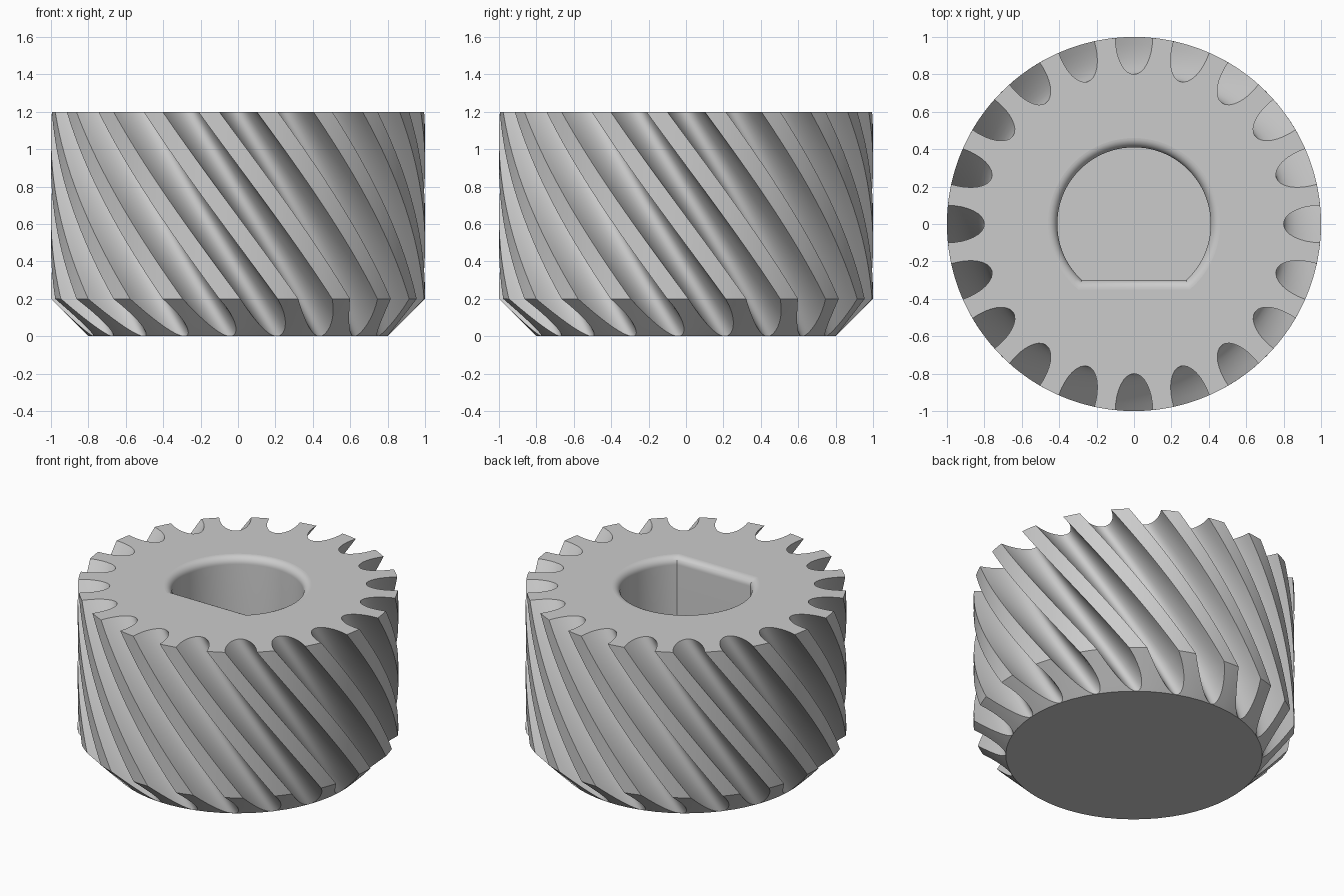
import bpy, bmesh, math
from math import sin, cos, pi, sqrt

if "Cube" in bpy.data.objects:
    bpy.data.objects.remove(bpy.data.objects["Cube"])

TEETH, HEIGHT, CHAMFER = 20, 1.2, 0.2
TWIST = math.radians(51) / HEIGHT       # helix turn per unit of height
GROOVE_STEPS, LAND_STEPS = 16, 3
BORE_R, BORE_FLAT, FILLET, FLOOR_Z = 0.41, 0.30, 0.05, 0.2

bm = bmesh.new()


def add_loop(points, z):
    return [bm.verts.new((x, y, z)) for x, y in points]


def skin(a, b):
    """Wall of quads between two closed loops."""
    n = len(a)
    return [bm.faces.new((a[i], a[(i + 1) % n], b[(i + 1) % n], b[i])) for i in range(n)]


def gear_section(z):
    """Elliptical grooves cut into a disc, turned along the helix."""
    r = min(1.0, 1 - CHAMFER + z)
    y = (-0.5 + sqrt(0.25 + 3 * (0.24 + r * r))) / 1.5   # groove meets the rim
    t0 = math.acos(max(-1, min(1, (1 - y) / 0.2)))
    half = math.atan2(0.1 * sin(t0), y)
    pitch = 2 * pi / TEETH
    pts = []
    for k in range(TEETH):
        base = k * pitch + TWIST * (HEIGHT - z)
        for i in range(GROOVE_STEPS + 1):
            t = -t0 + 2 * t0 * i / GROOVE_STEPS
            u, v = 1 - 0.2 * cos(t), 0.1 * sin(t)
            pts.append((u * cos(base) - v * sin(base), u * sin(base) + v * cos(base)))
        for i in range(1, LAND_STEPS):
            a = base + half + (pitch - 2 * half) * i / LAND_STEPS
            pts.append((r * cos(a), r * sin(a)))
    return pts


def bore_section(grow):
    """D-shaped hole outline, offset outward by grow."""
    r, flat = BORE_R + grow, BORE_FLAT + grow
    start = -math.asin(flat / r)
    return [(r * cos(a), r * sin(a))
            for a in (start + (pi - 2 * start) * i / 64 for i in range(65))]


# Toothed outer wall: chamfered foot, then straight body
levels = [CHAMFER * (i / 10) ** 2 for i in range(11)]
levels += [CHAMFER + (HEIGHT - CHAMFER) * i / 24 for i in range(1, 25)]
rings = [add_loop(gear_section(z), z) for z in levels]
for low, high in zip(rings, rings[1:]):
    skin(low, high)

# Bore wall with a rounded lip
bore = [add_loop(bore_section(0), FLOOR_Z)]
for i in range(9):
    p = pi / 2 * i / 8
    bore.append(add_loop(bore_section(FILLET * (1 - cos(p))), HEIGHT - FILLET + FILLET * sin(p)))
for low, high in zip(bore, bore[1:]):
    skin(high, low)
flat_faces = [bm.faces.new(bore[0])]    # bore floor
for f in bm.faces:
    f.smooth = True

# Top face around the bore
rim = [bm.edges.get((l[i - 1], l[i])) for l in (rings[-1], bore[-1]) for i in range(len(l))]
top = bmesh.ops.triangle_fill(bm, edges=rim, use_beauty=True, normal=(0, 0, 1))
flat_faces += [g for g in top["geom"] if isinstance(g, bmesh.types.BMFace)]

# Bottom face, with closed groove tips welded
flat_faces.append(bm.faces.new(rings[0][::-1]))
for f in flat_faces:
    f.smooth = False
bmesh.ops.remove_doubles(bm, verts=bm.verts[:], dist=1e-5)
bmesh.ops.recalc_face_normals(bm, faces=bm.faces[:])
for e in bm.edges:
    e.smooth = len(e.link_faces) == 2 and e.calc_face_angle(0) < math.radians(30)

mesh = bpy.data.meshes.new("helical_gear")
bm.to_mesh(mesh)
bm.free()
steel = bpy.data.materials.new("grey_metal")
steel.diffuse_color = (0.6, 0.6, 0.6, 1)
steel.use_nodes = True
steel.node_tree.nodes["Principled BSDF"].inputs["Base Color"].default_value = steel.diffuse_color
mesh.materials.append(steel)
gear = bpy.data.objects.new("helical_gear", mesh)
bpy.context.collection.objects.link(gear)
